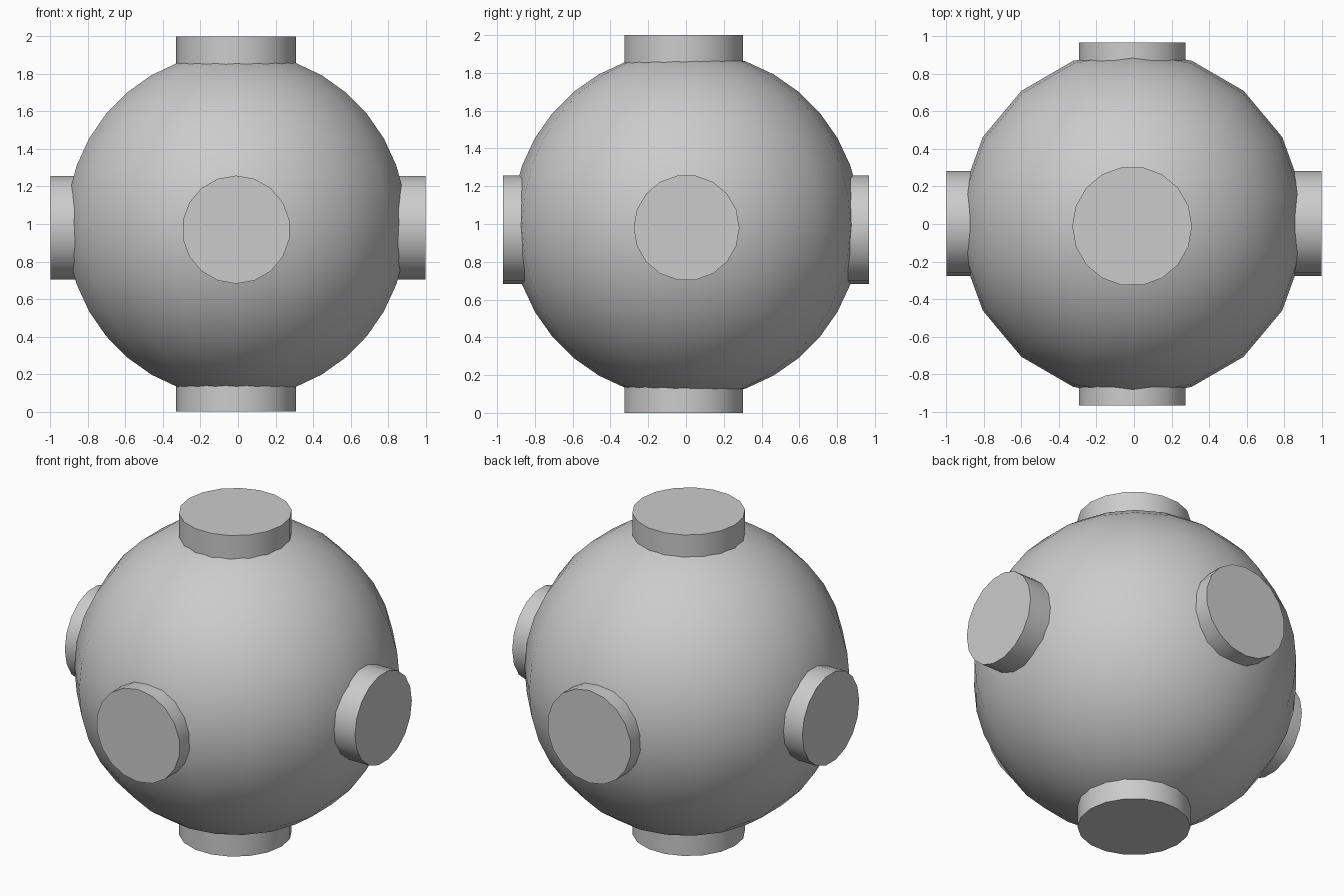
import bpy
from math import pi, radians

if "Cube" in bpy.data.objects:
    bpy.data.objects.remove(bpy.data.objects["Cube"])

SIDES = 18


def finish(name):
    obj = bpy.context.object
    obj.name = name
    bpy.ops.object.shade_smooth_by_angle(angle=radians(30))
    return obj


# Round central body, 20 degree segments and 10 degree rings
bpy.ops.mesh.primitive_uv_sphere_add(segments=SIDES, ring_count=18, radius=0.921,
                                     location=(-0.008, 0.001, 0.995))
finish("round_body").scale.y = 1.004


# Straight pegs passing through the body, one per axis
def through_peg(name, radius, length, location, rotation):
    bpy.ops.mesh.primitive_cylinder_add(vertices=SIDES, radius=radius, depth=length,
                                        location=location, rotation=rotation)
    finish(name)


through_peg("vertical_peg", 0.319, 2.0, (-0.01, -0.012, 1.0), (0, 0, pi / 2))
through_peg("side_peg", 0.28, 2.0, (0, 0.003, 0.98), (0, pi / 2, 0))
through_peg("front_back_peg", 0.288, 1.936, (-0.01, 0, 0.97), (pi / 2, 0, 0))
